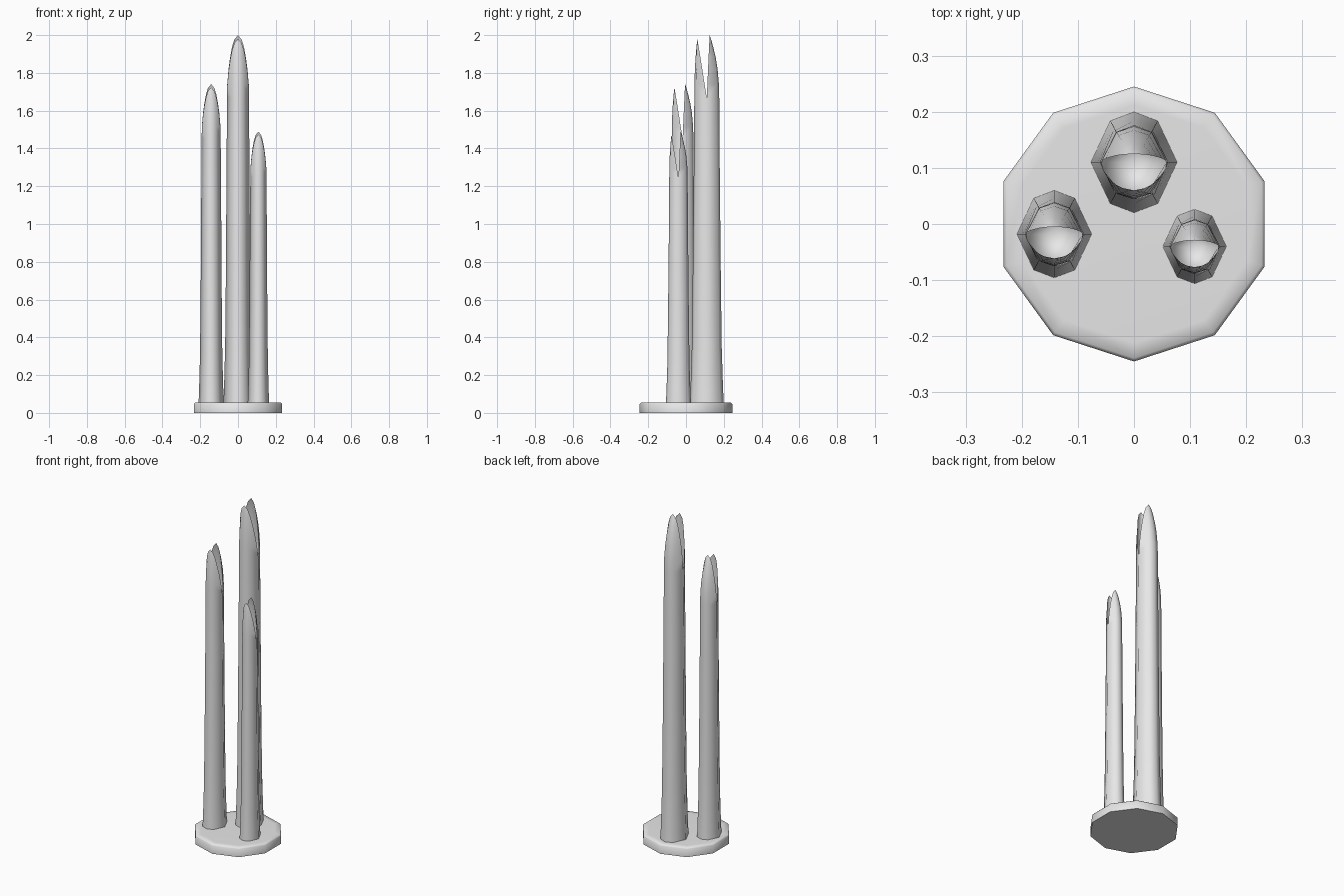
import bpy, bmesh, math

if "Cube" in bpy.data.objects:
    bpy.data.objects.remove(bpy.data.objects["Cube"])

grey = bpy.data.materials.new("pale grey")
grey.diffuse_color = (0.8, 0.8, 0.8, 1)
grey.use_nodes = True
grey.node_tree.nodes["Principled BSDF"].inputs["Base Color"].default_value = grey.diffuse_color


def finish(bm, name, angle):
    bmesh.ops.recalc_face_normals(bm, faces=bm.faces)
    mesh = bpy.data.meshes.new(name)
    bm.to_mesh(mesh)
    bm.free()
    mesh.materials.append(grey)
    ob = bpy.data.objects.new(name, mesh)
    bpy.context.collection.objects.link(ob)
    bpy.ops.object.select_all(action='DESELECT')
    ob.select_set(True)
    bpy.context.view_layer.objects.active = ob
    bpy.ops.object.shade_smooth_by_angle(angle=math.radians(angle))
    return ob


def bridge(bm, a, b, closed=False):
    n = len(a)
    for i in range(n if closed else n - 1):
        j = (i + 1) % n
        quad = list(dict.fromkeys((a[i], a[j], b[j], b[i])))
        if len(quad) > 2:
            bm.faces.new(quad)


# Ten-sided base plate with a slightly softened upper rim
bm = bmesh.new()
rings = []
for r, z in ((0.245, 0), (0.245, 0.048), (0.239, 0.054), (0.212, 0.055)):
    rings.append([bm.verts.new((r * math.sin(k * math.pi / 5),
                                r * math.cos(k * math.pi / 5), z)) for k in range(10)])
for a, b in zip(rings, rings[1:]):
    bridge(bm, a, b, True)
bm.faces.new(rings[0])
bm.faces.new(rings[-1])
finish(bm, "base_plate", 80)

# Half cross-section from +x round to -x: (x factor, bulge factor)
ARC = ((1, 0), (0.55, 0.82), (0, 1), (-0.55, 0.82), (-1, 0))
# Stem below the split: height, half width, half depth
STEM = ((0, .077, .09), (.08, .074, .086), (.3, .068, .079),
        (.7, .064, .074), (1.2, .061, .069), (1.62, .058, .066))
# Pointed lips: height, half width, progress from the notch to the tip
LIP = ((1.69, .057, .22), (1.77, .050, .45), (1.83, .042, .63),
       (1.885, .032, .80), (1.925, .020, .92), (1.95, 0, 1))


def spike(name, x0, y0, s):
    """Flared stem whose hollow top splits into a front and a back point."""
    bm = bmesh.new()

    def vert(x, y, z):
        return bm.verts.new((x0 + x * s, y0 + y * s, 0.05 + z * s))

    rings = []
    for z, rx, ry in STEM:
        back = [vert(rx * u, ry * v, z) for u, v in ARC]
        front = [vert(rx * u, -ry * v, z) for u, v in ARC[1:-1]]
        rings.append(back + front[::-1])
    for a, b in zip(rings, rings[1:]):
        bridge(bm, a, b, True)
    bm.faces.new(rings[0])

    # Inner rim of the cavity shares the two notch corners
    top = rings[-1]
    right, left = top[0], top[4]
    rx, ry = STEM[-1][1:]
    cavity = []
    for side, outer, tip, dz in ((1, top[:5], .015, 0),
                                 (-1, [right] + top[:4:-1] + [left], -.05, -.02)):
        inner = [right] + [vert(rx * .88 * u, side * ry * .86 * v, 1.62)
                           for u, v in ARC[1:-1]] + [left]
        cavity.append(inner)
        for z, w, t in LIP:
            edge = tip * t
            # outer wall curves in towards the tip late
            mid = side * ry + (tip - side * ry) * t ** 2.2
            z += dz * t
            if w == 0:
                new_out = new_in = [vert(0, tip, z)] * 5
            else:
                new_out = [vert(w * u, edge + (mid - edge) * v, z) for u, v in ARC]
                new_in = [new_out[0]] + [
                    vert(w * .92 * u, edge + (mid - edge) * .8 * v, z)
                    for u, v in ARC[1:-1]] + [new_out[4]]
            bridge(bm, outer, new_out)
            bridge(bm, inner, new_in)
            outer, inner = new_out, new_in
    # Dished cavity floor
    loop = cavity[0] + cavity[1][3:0:-1]
    centre = vert(0, 0, 1.56)
    for i, v in enumerate(loop):
        bm.faces.new((v, loop[(i + 1) % len(loop)], centre))
    finish(bm, name, 60)


spike("tall_spike", 0, 0.11, 1)
spike("middle_spike", -0.142, -0.018, 0.867)
spike("short_spike", 0.108, -0.04, 0.738)
